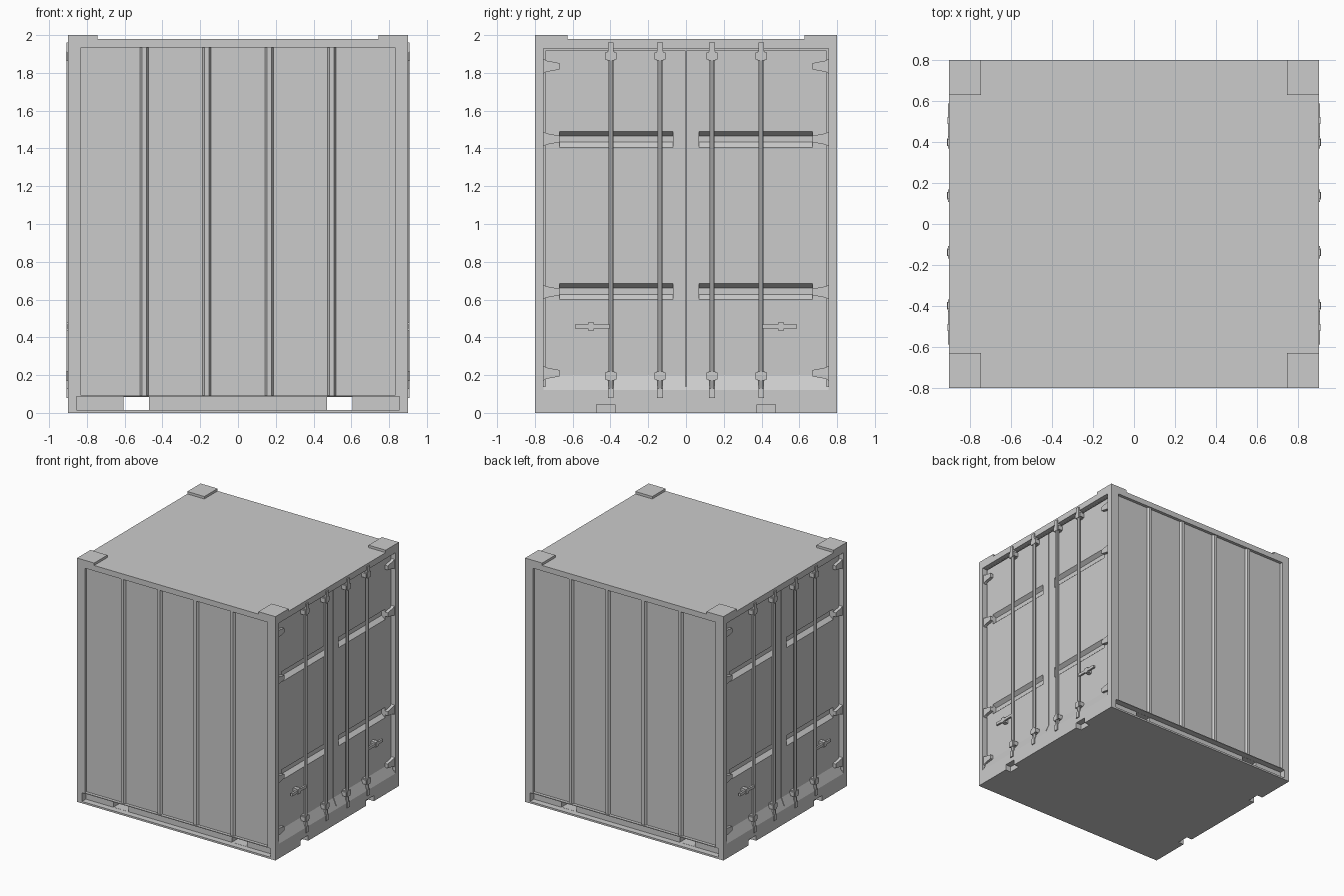
import bpy, bmesh, math
from mathutils import Vector, Matrix

if "Cube" in bpy.data.objects:
    bpy.data.objects.remove(bpy.data.objects["Cube"])

grey = bpy.data.materials.new("container grey")
grey.diffuse_color = (0.6, 0.6, 0.6, 1)
grey.use_nodes = True
grey.node_tree.nodes["Principled BSDF"].inputs["Base Color"].default_value = grey.diffuse_color


def add_box(bm, x, y, z):
    m = Matrix.Translation(((x[0] + x[1]) / 2, (y[0] + y[1]) / 2, (z[0] + z[1]) / 2))
    m = m @ Matrix.Diagonal((x[1] - x[0], y[1] - y[0], z[1] - z[0], 1))
    bmesh.ops.create_cube(bm, size=1, matrix=m)


def add_prism(bm, profile, axis, lo, hi):
    """Extrude a 2D profile along an axis (0 = x, 1 = y, 2 = z)."""
    def point(p, h):
        c = list(p)
        c.insert(axis, h)
        return bm.verts.new(c)
    a = [point(p, lo) for p in profile]
    b = [point(p, hi) for p in profile]
    bm.faces.new(a)
    bm.faces.new(b[::-1])
    n = len(a)
    for i in range(n):
        bm.faces.new((a[i], b[i], b[(i + 1) % n], a[(i + 1) % n]))


def both_ends(bm):
    """Repeat the geometry turned half way round, for the opposite end."""
    d = bmesh.ops.duplicate(bm, geom=bm.verts[:] + bm.edges[:] + bm.faces[:])
    v = [g for g in d["geom"] if isinstance(g, bmesh.types.BMVert)]
    bmesh.ops.rotate(bm, verts=v, cent=(0, 0, 0), matrix=Matrix.Rotation(math.pi, 3, 'Z'))


def finish(bm, name):
    bmesh.ops.recalc_face_normals(bm, faces=bm.faces[:])
    me = bpy.data.meshes.new(name)
    bm.to_mesh(me)
    bm.free()
    me.materials.append(grey)
    ob = bpy.data.objects.new(name, me)
    bpy.context.collection.objects.link(ob)
    return ob


# Main shell
bm = bmesh.new()
add_box(bm, (-.9, .9), (-.8, .8), (0, 1.98))
body = finish(bm, "container_body")

# Cutter 1: door recess with sloping sill, side panel recess, rail channel, end notches
DOOR = .865
bm = bmesh.new()
add_prism(bm, [(.95, .12), (.9, .12), (DOOR, .2), (DOOR, 1.93), (.95, 1.93)], 1, -.755, .755)
add_box(bm, (-.83, .83), (-.9, -.775), (.092, 1.935))
add_box(bm, (-.855, .855), (-.9, -.75), (.015, .086))
for y in (-.425, .425):
    add_box(bm, (.85, .95), (y - .05, y + .05), (-.05, .045))
both_ends(bm)
cut_recess = finish(bm, "recess_cutter")

# Cutter 2: vertical door gaps, horizontal door grooves and lifting tunnels
bm = bmesh.new()
for y, w, z in ((-.75, .005, .14), (.75, .005, .14), (0, .003, .14)):
    add_box(bm, (DOOR - .03, .95), (y - w, y + w), (z, 1.92))
for z in (.645, 1.45):
    groove = [(DOOR + .01, z + .05), (DOOR, z + .04), (DOOR - .03, z + .017),
              (DOOR - .03, z - .017), (DOOR, z - .045), (DOOR + .01, z - .053)]
    for s in (-1, 1):
        add_prism(bm, groove, 1, *sorted((s * .07, s * .67)))
add_box(bm, (.47, .605), (-.9, .9), (.016, .085))
both_ends(bm)
cut_doors = finish(bm, "door_cutter")

# Cutter 3: gap under the door header
bm = bmesh.new()
add_box(bm, (DOOR - .03, .95), (-.755, .755), (1.919, 1.929))
both_ends(bm)
cut_header = finish(bm, "header_cutter")

for cutter in (cut_recess, cut_doors, cut_header):
    mod = body.modifiers.new(cutter.name, 'BOOLEAN')
    mod.operation, mod.solver, mod.object = 'DIFFERENCE', 'EXACT', cutter
bpy.context.view_layer.update()
cut_mesh = bpy.data.meshes.new_from_object(
    body.evaluated_get(bpy.context.evaluated_depsgraph_get()))
body.modifiers.clear()
body.data = cut_mesh
for cutter in (cut_recess, cut_doors, cut_header):
    bpy.data.objects.remove(cutter)

# Corner blocks on the roof
bm = bmesh.new()
for s in (-1, 1):
    add_box(bm, (.745, .9), sorted((s * .628, s * .8)), (1.97, 2))
both_ends(bm)
finish(bm, "corner_blocks")

# Vertical ridges on the long sides
bm = bmesh.new()
for x in (-.497, -.165, .165, .497):
    add_prism(bm, [(x - .023, -.77), (x - .023, -.775), (x - .012, -.792),
                   (x + .012, -.792), (x + .023, -.775), (x + .023, -.77)], 2, .09, 1.936)
both_ends(bm)
finish(bm, "side_ridges")

# Locking bars with guide brackets
bm = bmesh.new()
for y in (-.398, -.138, .138, .398):
    bmesh.ops.create_cone(bm, cap_ends=True, segments=8, radius1=.0145, radius2=.0145, depth=1.88,
                          matrix=Matrix.Translation((.894, y, 1.02)) @ Matrix.Rotation(math.pi / 8, 4, 'Z'))
    for z in (.195, 1.89):
        add_box(bm, (DOOR - .01, .906), (y - .03, y + .03), (z - .018, z + .018))
        add_box(bm, (DOOR - .01, .91), (y - .019, y + .019), (z - .024, z + .024))
    for z in (.105, 1.935):
        add_box(bm, (.87, .909), (y - .015, y + .015), (z - .025, z + .025))
both_ends(bm)
finish(bm, "locking_bars")

# Door handles
bm = bmesh.new()
for s in (-1, 1):
    add_box(bm, (.89, .905), sorted((s * .4, s * .588)), (.446, .469))
    add_box(bm, (DOOR - .01, .909), sorted((s * .488, s * .52)), (.436, .479))
both_ends(bm)
finish(bm, "door_handles")

# Tapered hinges bridging the door gaps
bm = bmesh.new()
for s in (-1, 1):
    for z in (.21, .64, 1.45, 1.835):
        add_prism(bm, [(s * .76, z - .042), (s * .74, z - .03), (s * .67, z - .017),
                       (s * .67, z + .017), (s * .74, z + .03), (s * .76, z + .042)],
                  0, DOOR - .035, .89)
both_ends(bm)
finish(bm, "door_hinges")
